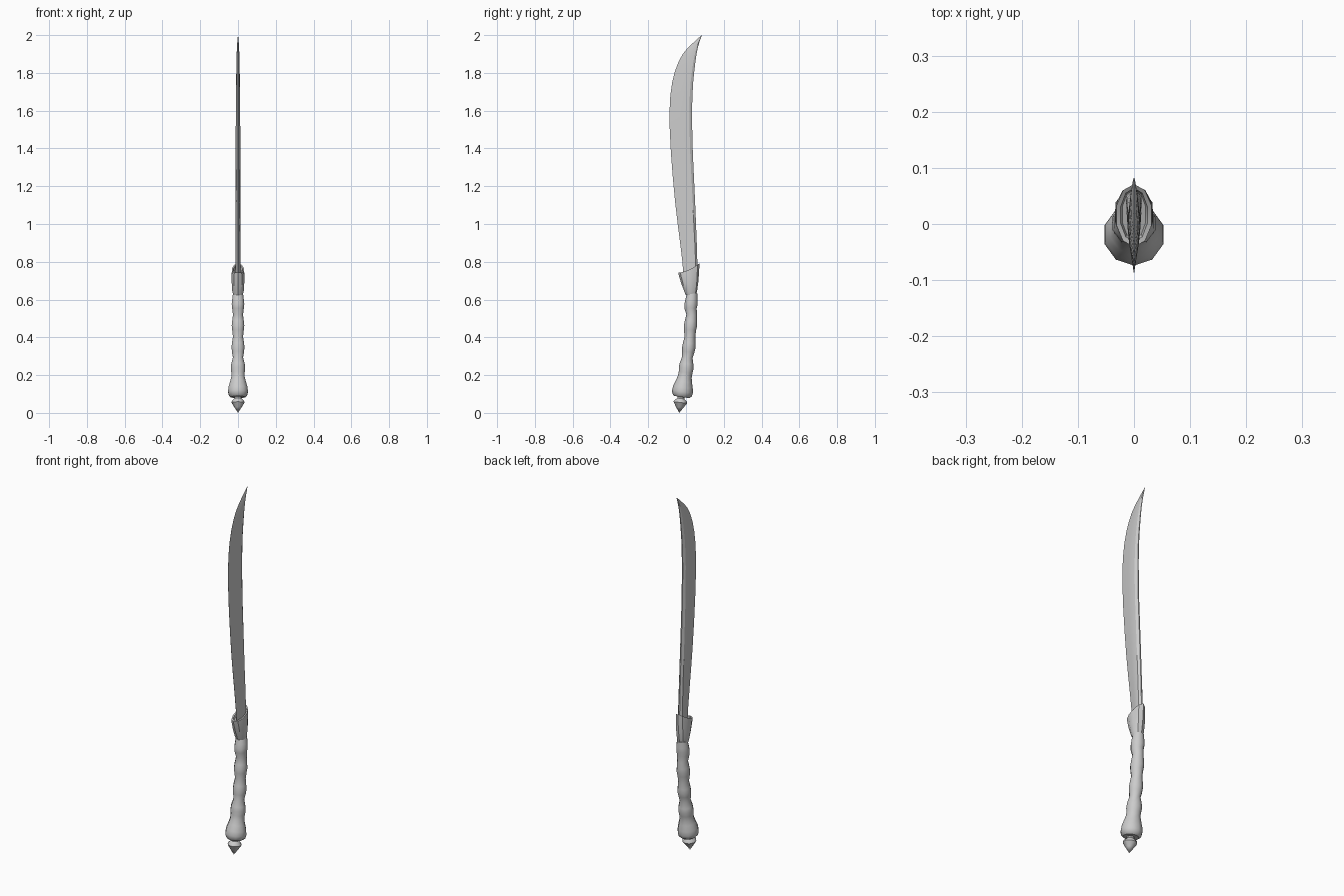
import bpy, bmesh, math
from mathutils import Vector

SIDES = 10


def loft(name, rings, angle=35):
    """Skin a list of equal-length point rings, cap both ends, weld collapsed points."""
    bm = bmesh.new()
    loops = [[bm.verts.new(p) for p in ring] for ring in rings]
    n = len(loops[0])
    for a, b in zip(loops, loops[1:]):
        for i in range(n):
            j = (i + 1) % n
            bm.faces.new((a[i], a[j], b[j], b[i]))
    bm.faces.new(loops[0][::-1])
    bm.faces.new(loops[-1])
    bmesh.ops.remove_doubles(bm, verts=bm.verts, dist=1e-5)
    bmesh.ops.recalc_face_normals(bm, faces=bm.faces)
    me = bpy.data.meshes.new(name)
    bm.to_mesh(me)
    bm.free()
    ob = bpy.data.objects.new(name, me)
    bpy.context.collection.objects.link(ob)
    bpy.ops.object.select_all(action='DESELECT')
    ob.select_set(True)
    bpy.context.view_layer.objects.active = ob
    bpy.ops.object.shade_smooth_by_angle(angle=math.radians(angle))
    return ob


def ring(z, yc, rx, ry, slope=0.0, bow=0.0):
    """Oval ring; slope tilts it along y, bow lifts its front and back."""
    pts = []
    for i in range(SIDES):
        a = math.tau * i / SIDES - math.pi / 2
        s = math.sin(a)
        pts.append(Vector((rx * math.cos(a), yc + ry * s,
                           z + slope * ry * s + bow * s * s)))
    return pts


# Pommel spike
loft("pommel_spike", [ring(*r) for r in (
    (0.0, -0.036, 0, 0), (0.03, -0.033, 0.020, 0.020, -0.1),
    (0.055, -0.030, 0.036, 0.036, -0.12), (0.062, -0.029, 0.034, 0.034, -0.12),
    (0.076, -0.027, 0.019, 0.019, -0.12), (0.105, -0.023, 0.019, 0.019, -0.12))])

# Grip: flared pommel, then a row of swells along the curved axis
grip = [(0.084, -0.023, 0.040, 0.040, -0.15), (0.094, -0.021, 0.051, 0.051, -0.15),
        (0.112, -0.019, 0.055, 0.055, -0.15), (0.135, -0.016, 0.053, 0.052, -0.15),
        (0.165, -0.011, 0.044, 0.043, -0.14), (0.190, -0.007, 0.037, 0.037, -0.13)]
swells = [(0.237, 0.001, 0.040, 0.039, -0.12), (0.347, 0.015, 0.036, 0.035, -0.10),
          (0.463, 0.024, 0.035, 0.035, -0.05), (0.577, 0.027, 0.035, 0.035, 0)]
for z, y, rx, ry, s in swells:
    grip += [(z - 0.023, y - 0.003, rx * 0.93, ry * 0.93, s), (z, y, rx, ry, s),
             (z + 0.023, y + 0.002, rx * 0.93, ry * 0.93, s),
             (z + 0.056, y + 0.006, 0.028, 0.028, s)]
loft("grip", [ring(*r) for r in grip], 40)

# Collar with slanted mouth and recessed top
loft("collar", [ring(*r) for r in (
    (0.625, 0.026, 0.027, 0.028), (0.645, 0.025, 0.032, 0.034, 0.05),
    (0.69, 0.021, 0.035, 0.045, 0.2), (0.735, 0.017, 0.035, 0.053, 0.35, 0.005),
    (0.757, 0.015, 0.033, 0.056, 0.45, 0.010), (0.757, 0.016, 0.025, 0.048, 0.45, 0.008),
    (0.742, 0.017, 0.022, 0.044, 0.4, 0.006))])

# Blade stations: height, cutting edge y, spine y, half thickness
blade = [(0.70, -0.012, 0.062, 0.014), (0.80, -0.019, 0.060, 0.014),
         (0.90, -0.031, 0.057, 0.0135), (1.00, -0.044, 0.053, 0.013),
         (1.12, -0.058, 0.048, 0.013), (1.25, -0.070, 0.042, 0.0125),
         (1.38, -0.080, 0.036, 0.012), (1.50, -0.086, 0.033, 0.012),
         (1.60, -0.087, 0.032, 0.0115), (1.68, -0.083, 0.034, 0.011),
         (1.75, -0.073, 0.038, 0.010), (1.81, -0.058, 0.044, 0.009),
         (1.86, -0.039, 0.050, 0.008), (1.90, -0.017, 0.056, 0.007),
         (1.935, 0.012, 0.063, 0.006), (1.96, 0.039, 0.070, 0.004),
         (1.98, 0.060, 0.077, 0.0025), (2.00, 0.084, 0.084, 0)]
section = [(0, 0.03), (0.45, 0.75), (0.72, 1), (0.88, 0.95), (1, 0.25)]


def blade_ring(z, edge, spine, t):
    half = [(t * k, edge + (spine - edge) * f) for f, k in section]
    return ([Vector((x, y, z)) for x, y in half]
            + [Vector((-x, y, z)) for x, y in reversed(half)])


loft("blade", [blade_ring(*b) for b in blade], 25)
